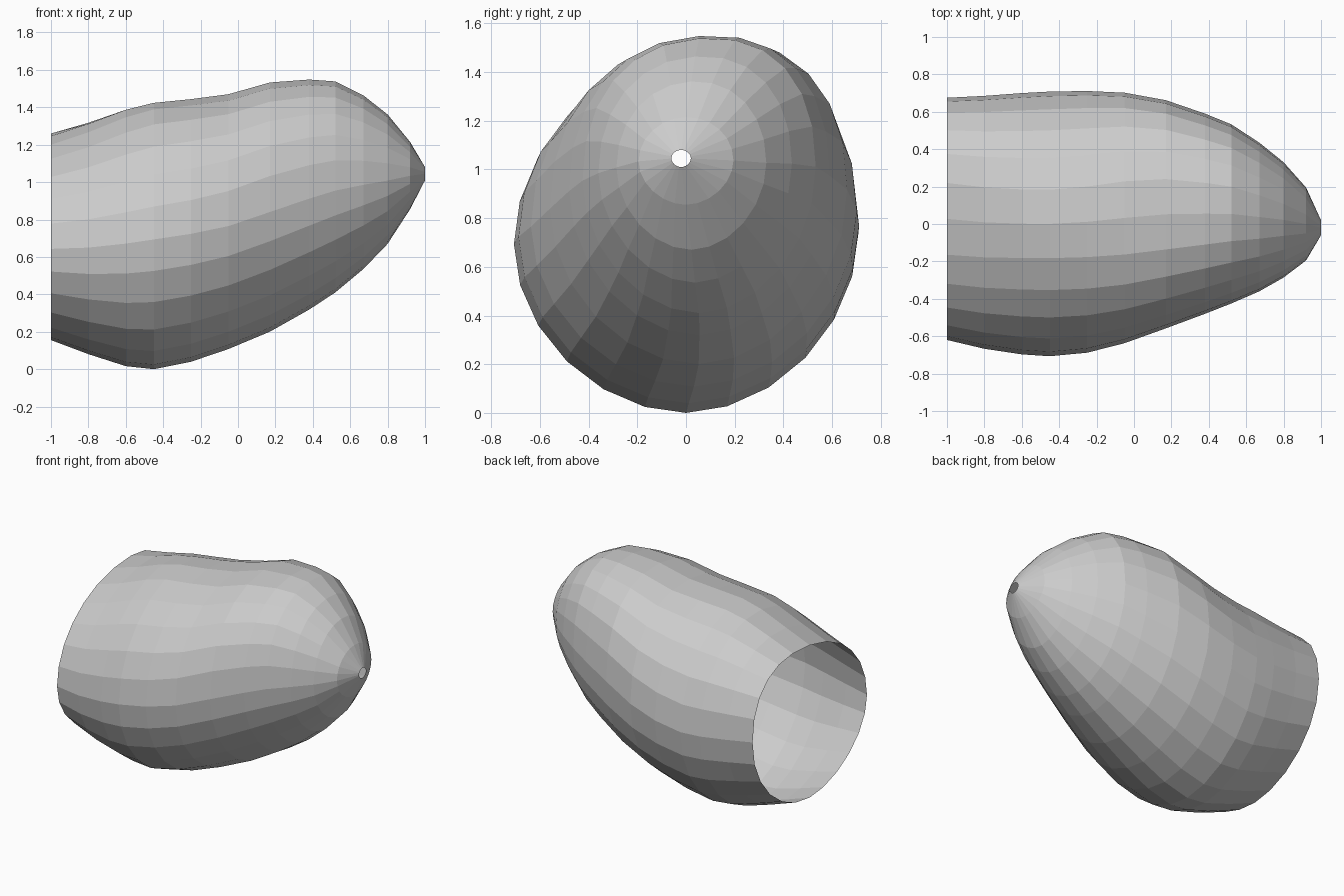
import bpy, bmesh
from math import sin, cos, tau, copysign

SIDES = 24
LOWER = 1.06  # lower half is slightly pointed
# Cross-sections along x: x, bottom z, top z, min y, max y, skew, upper fullness power
SECTIONS = [
    (-1.00, 0.155, 1.260, -0.620, 0.675, 0.24, 0.90),
    (-0.80, 0.080, 1.320, -0.667, 0.685, 0.17, 0.95),
    (-0.60, 0.016, 1.390, -0.697, 0.700, 0.10, 0.99),
    (-0.45, 0.000, 1.425, -0.707, 0.708, 0.06, 1.00),
    (-0.25, 0.040, 1.445, -0.688, 0.711, 0.06, 0.97),
    (-0.05, 0.108, 1.472, -0.637, 0.702, 0.08, 0.91),
    (0.17, 0.200, 1.535, -0.558, 0.662, 0.09, 0.87),
    (0.38, 0.318, 1.550, -0.480, 0.590, 0.08, 0.87),
    (0.52, 0.410, 1.540, -0.425, 0.533, 0.08, 0.88),
    (0.67, 0.535, 1.465, -0.360, 0.435, 0.07, 0.91),
    (0.80, 0.670, 1.362, -0.286, 0.330, 0.05, 0.95),
    (0.92, 0.855, 1.215, -0.195, 0.195, 0.02, 1.00),
    (1.00, 1.010, 1.080, -0.060, 0.020, 0.00, 1.00),
]

bm = bmesh.new()


def power(v, p):
    return copysign(abs(v) ** p, v)


def add_ring(x, z0, z1, y0, y1, skew, full):
    """One skewed oval cross-section, fuller in its upper half."""
    cy, cz, ry, rz = (y0 + y1) / 2, (z0 + z1) / 2, (y1 - y0) / 2, (z1 - z0) / 2
    ring = []
    for i in range(SIDES):
        t = tau * i / SIDES
        u = t + skew * (0.55 + 0.45 * sin(t))
        py = full if sin(t) > 0 else LOWER
        pz = full if sin(u) > 0 else LOWER
        ring.append(bm.verts.new((x, cy + ry * power(cos(t), py),
                                  cz + rz * power(sin(u), pz))))
    return ring


# Thin shell, open at the wide end and with a small hole at the tip
rings = [add_ring(*s) for s in SECTIONS]
for a, b in zip(rings, rings[1:]):
    for i in range(SIDES):
        j = (i + 1) % SIDES
        bm.faces.new((a[i], a[j], b[j], b[i]))
bmesh.ops.recalc_face_normals(bm, faces=bm.faces)

mesh = bpy.data.meshes.new("hollow_shell")
bm.to_mesh(mesh)
bm.free()
bpy.context.collection.objects.link(bpy.data.objects.new("hollow_shell", mesh))
